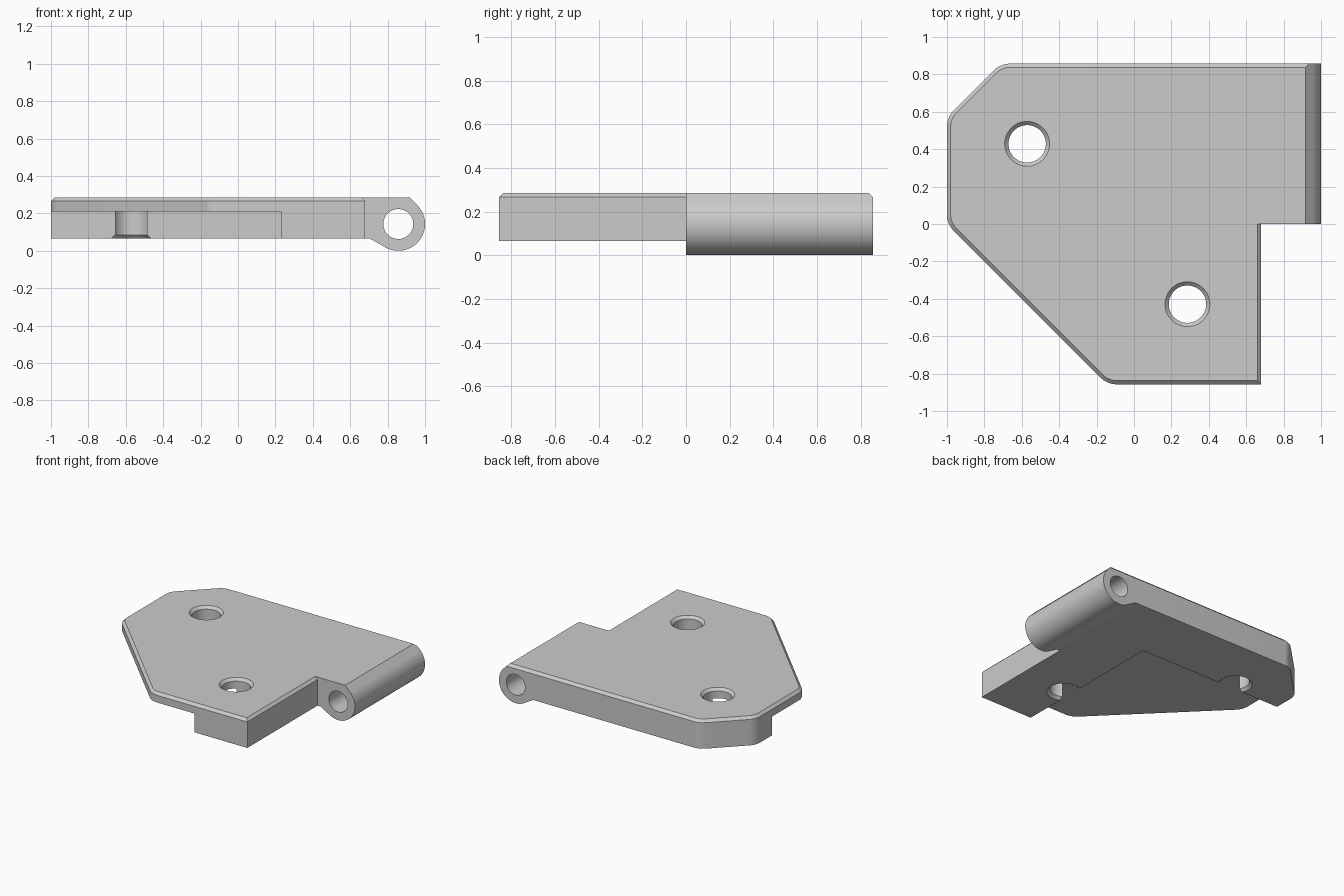
import bpy, bmesh
from math import radians, cos, sin, pi
from mathutils import Vector, Matrix

cube = bpy.data.objects.get("Cube")
if cube:
    bpy.data.objects.remove(cube, do_unlink=True)

U = 1 / 7                      # design unit
BOTTOM, TOP, CHAMFER = 0.065, 2 * U, 0.02
DEPTH = 6 * U                  # half depth of the plate
PIN = Vector((6 * U, 0, U))    # hinge axis

gray = bpy.data.materials.new("light_gray")
gray.use_nodes = True
gray.diffuse_color = (0.6, 0.6, 0.6, 1)
gray.node_tree.nodes["Principled BSDF"].inputs["Base Color"].default_value = (0.6, 0.6, 0.6, 1)


def make_object(name, bm):
    bmesh.ops.recalc_face_normals(bm, faces=bm.faces)
    mesh = bpy.data.meshes.new(name)
    bm.to_mesh(mesh)
    bm.free()
    mesh.materials.append(gray)
    obj = bpy.data.objects.new(name, mesh)
    bpy.context.collection.objects.link(obj)
    return obj


def prism(points, sweep):
    """Extrude a closed outline along a vector."""
    bm = bmesh.new()
    face = bm.faces.new([bm.verts.new(p) for p in points])
    new = bmesh.ops.extrude_face_region(bm, geom=[face])["geom"]
    bmesh.ops.translate(bm, vec=sweep, verts=[v for v in new if isinstance(v, bmesh.types.BMVert)])
    bmesh.ops.recalc_face_normals(bm, faces=bm.faces)
    return bm


def box(name, low, high):
    bm = bmesh.new()
    low, high = Vector(low), Vector(high)
    bmesh.ops.create_cube(bm, size=1, matrix=Matrix.Translation((low + high) / 2)
                          @ Matrix.Diagonal((*(high - low), 1)))
    return make_object(name, bm)


def turned(name, profile, x, y, n=48):
    """Solid of revolution around a vertical axis from (radius, z) pairs."""
    bm = bmesh.new()
    rings = [[bm.verts.new((x + r * cos(2 * pi * i / n), y + r * sin(2 * pi * i / n), z))
              for i in range(n)] for r, z in profile]
    for a, b in zip(rings, rings[1:]):
        for i in range(n):
            j = (i + 1) % n
            bm.faces.new((a[i], a[j], b[j], b[i]))
    bm.faces.new(rings[0])
    bm.faces.new(rings[-1])
    return make_object(name, bm)


def combine(target, tool, operation):
    mod = target.modifiers.new(operation.title(), "BOOLEAN")
    mod.operation, mod.solver, mod.object = operation, "EXACT", tool
    bpy.context.view_layer.update()
    graph = bpy.context.evaluated_depsgraph_get()
    mesh = bpy.data.meshes.new_from_object(target.evaluated_get(graph))
    target.modifiers.clear()
    target.data = mesh
    bpy.data.objects.remove(tool, do_unlink=True)


# Plate: clipped outline, rounded left corners, chamfered top rim
outline = [(-1, 0), (-1 + DEPTH, -DEPTH), (0.68, -DEPTH), (0.68, DEPTH), (-5 * U, DEPTH), (-1, 4 * U)]
bm = prism([(x, y, BOTTOM) for x, y in outline], (0, 0, TOP - BOTTOM))
corners = [e for e in bm.edges if abs(e.verts[0].co.z - e.verts[1].co.z) > 0.1 and e.verts[0].co.x < 0]
bmesh.ops.bevel(bm, geom=corners, offset=0.045, segments=6, profile=0.5, affect="EDGES")
rim = [e for e in bm.edges if all(v.co.z > TOP - 0.001 for v in e.verts)]
bmesh.ops.bevel(bm, geom=rim, offset=CHAMFER, segments=1, affect="EDGES")
plate = make_object("hinge_leaf", bm)

# Hinge knuckle: round barrel with a sloped shoulder on top and a web below
arc = [radians(45 - 165 * i / 40) for i in range(41)]
side = [(0.6, TOP), (0.916, TOP)]
side += [(PIN.x + U * cos(a), PIN.z + U * sin(a)) for a in arc]
side += [(0.706, BOTTOM), (0.6, BOTTOM)]
knuckle = make_object("knuckle", prism([(x, 0, z) for x, z in side], (0, DEPTH, 0)))

# Carry the rear chamfer across the knuckle
wedge = [(DEPTH - CHAMFER, TOP), (DEPTH + 0.02, TOP - CHAMFER - 0.02), (DEPTH + 0.02, TOP + 0.02),
         (DEPTH - CHAMFER, TOP + 0.02)]
cutter = make_object("rear_chamfer", prism([(0.5, y, z) for y, z in wedge], (0.6, 0, 0)))
combine(knuckle, cutter, "DIFFERENCE")
combine(plate, knuckle, "UNION")

# Recess under the front left of the plate
combine(plate, box("recess", (-1.2, -1, -0.1), (0.23, 0.375, 0.21)), "DIFFERENCE")

# Screw holes, chamfered at both ends
hole = [(0.14, BOTTOM - CHAMFER), (0.1, BOTTOM + CHAMFER), (0.1, TOP - CHAMFER), (0.14, TOP + CHAMFER)]
for x, y in ((-4 * U, 3 * U), (2 * U, -3 * U)):
    combine(plate, turned("screw_hole", hole, x, y), "DIFFERENCE")

# Pin hole through the knuckle
ring = [2 * pi * i / 48 for i in range(48)]
pin = prism([(PIN.x + 0.08 * cos(a), -0.1, PIN.z + 0.08 * sin(a)) for a in ring], (0, 1.1, 0))
combine(plate, make_object("pin_hole", pin), "DIFFERENCE")

# Smooth the round faces and keep the edges crisp
bpy.ops.object.select_all(action="DESELECT")
plate.select_set(True)
bpy.context.view_layer.objects.active = plate
bpy.ops.object.shade_smooth_by_angle(angle=radians(25))
